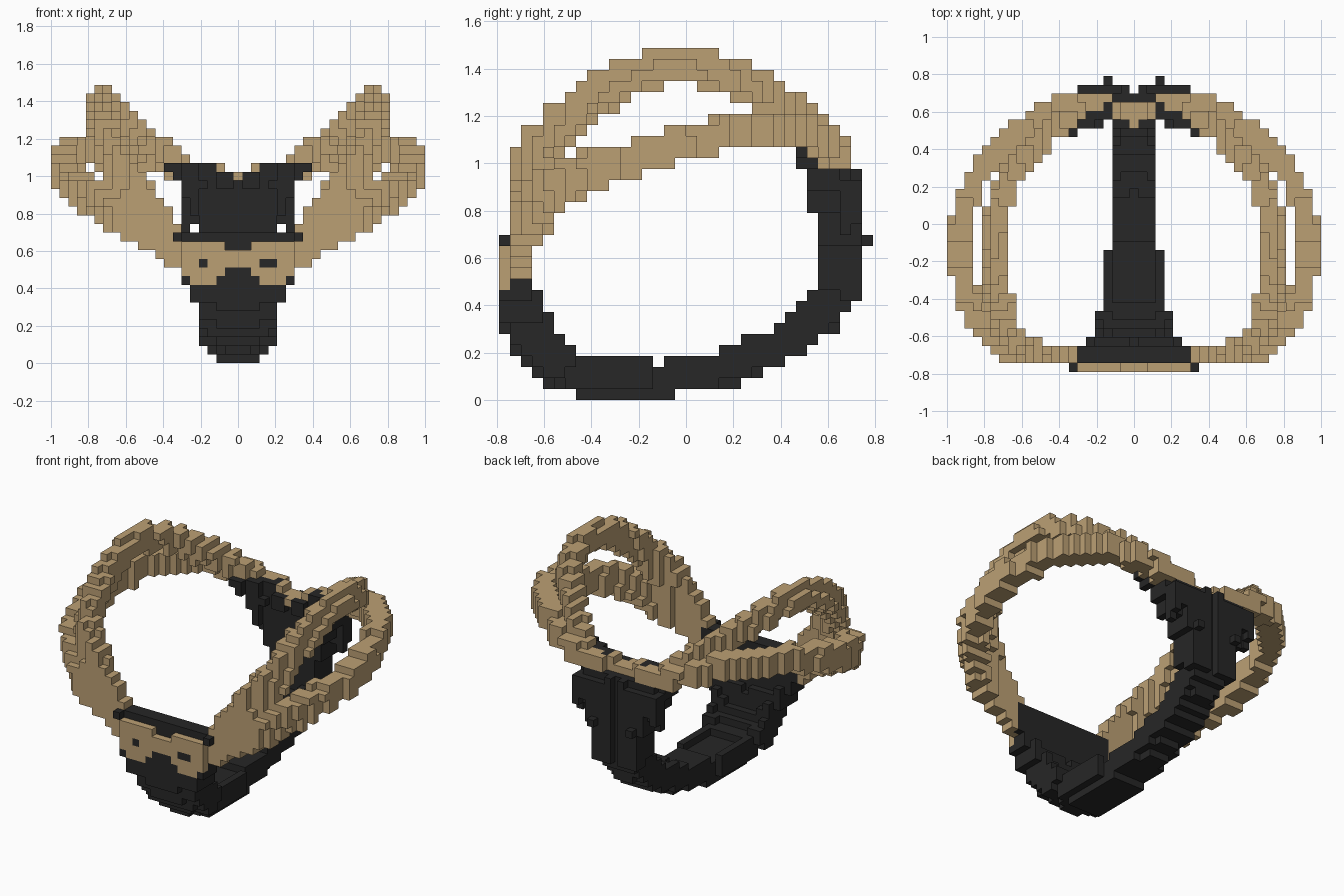
import bpy, bmesh, math
from mathutils import Vector

if "Cube" in bpy.data.objects:
    bpy.data.objects.remove(bpy.data.objects["Cube"], do_unlink=True)

H = 2 / 43                       # edge length of one block
cells = {}                       # (i, j, k) -> (part name, material index)


def material(name, rgb):
    m = bpy.data.materials.new(name)
    m.use_nodes = True
    m.diffuse_color = (*rgb, 1)
    m.node_tree.nodes["Principled BSDF"].inputs["Base Color"].default_value = (*rgb, 1)
    return m


MATS = [material("tan", (0.50, 0.35, 0.175)), material("charcoal", (0.020, 0.020, 0.020))]
TAN, DARK = 0, 1


def cell(x, y, z):
    return round(x / H), math.floor(y / H), math.floor(z / H)


def centre(c):
    return Vector((c[0] * H, (c[1] + 0.5) * H, (c[2] + 0.5) * H))


def block(part, mat, x0, x1, y0, y1, z0, z1):
    """Fill every cell whose centre lies inside the box."""
    a, b = cell(x0, y0, z0), cell(x1, y1, z1)
    for i in range(a[0], b[0] + 1):
        for j in range(a[1], b[1] + 1):
            for k in range(a[2], b[2] + 1):
                x, y, z = centre((i, j, k))
                if x0 <= x <= x1 and y0 <= y <= y1 and z0 <= z <= z1:
                    cells[i, j, k] = (part, mat)


def smooth(points, n=16):
    """Catmull-Rom refinement of a path."""
    pts = [Vector(p) for p in points]
    pts = [2 * pts[0] - pts[1]] + pts + [2 * pts[-1] - pts[-2]]
    out = []
    for a, b, c, d in zip(pts, pts[1:], pts[2:], pts[3:]):
        for s in range(n):
            t = s / n
            out.append(0.5 * (2 * b + (c - a) * t + (2 * a - 5 * b + 4 * c - d) * t * t
                              + (3 * b - a - 3 * c + d) * t ** 3))
    return out + [pts[-2]]


def band(part, path, half_thick, lean):
    """Sweep a flat band along x, y, z, half-width points, on both sides."""
    fine = smooth(path)
    for p, q in zip(fine, fine[1:]):
        pos, half_width = p.xyz, p.w
        along = (q.xyz - pos).normalized()
        power = 5 if pos.y < 0 else 1            # squarer at the chest than at the back
        facing = Vector((pos.x ** power, pos.y ** power, 0)).normalized()
        facing.z = lean * facing.x
        across = facing.cross(along).normalized()
        out = along.cross(across)
        c = cell(*pos)
        for i in range(c[0] - 4, c[0] + 5):
            for j in range(c[1] - 4, c[1] + 5):
                for k in range(c[2] - 4, c[2] + 5):
                    d = centre((i, j, k)) - pos
                    if (abs(d.dot(along)) < 0.03 and abs(d.dot(across)) <= half_width
                            and abs(d.dot(out)) <= half_thick):
                        cells[i, j, k] = ("left_" + part, TAN)
                        cells[-i, j, k] = ("right_" + part, TAN)


# Belly strap: y, z of the outer surface, half width, thickness, curve across
strap = [(-.775, .46, .29, .12, .0), (-.770, .36, .26, .12, .3), (-.735, .27, .21, .12, .8),
         (-.68, .17, .20, .11, 1.0), (-.58, .09, .19, .10, 1.3), (-.47, .047, .18, .10, 2.0),
         (-.43, .015, .16, .11, 2.0), (-.24, .015, .155, .11, 2.0), (-.08, .015, .12, .11, 2.0),
         (-.04, .05, .12, .10, 1.5), (.18, .08, .11, .10, 1.5), (.38, .16, .11, .10, 1.5),
         (.52, .24, .11, .10, 1.5), (.64, .34, .12, .11, 1.0), (.72, .46, .14, .13, .6),
         (.74, .62, .17, .15, .5), (.74, .78, .21, .16, .5), (.74, .86, .25, .16, .5),
         (.74, .925, .29, .16, .5), (.69, .94, .30, .10, .5), (.69, .97, .32, .12, .5)]
for p, q in zip(strap, strap[1:]):
    dy, dz = q[0] - p[0], q[1] - p[1]
    length = math.hypot(dy, dz)
    ny, nz = -dz / length, dy / length           # points into the ring
    for step in range(17):
        y, z, w, th, bend = (a + (b - a) * step / 16 for a, b in zip(p, q))
        n = round(w / H - 0.5)
        for i in range(-n, n + 1):
            x = i * H
            for s in range(10):
                d = 0.005 + (th - 0.01) * s / 9 + bend * x * x
                cells[cell(x, y + ny * d, z + nz * d)] = ("belly_strap", DARK)

# Shallow groove down the middle of the back
for c in [c for c in cells if c[0] == 0 and c[1] == 15]:
    del cells[c]

# Upper and outer side loops: x, y, z, half width
upper = [(.36, -.697, .68, .07), (.45, -.697, .78, .09), (.55, -.68, .90, .10),
         (.64, -.61, 1.05, .09), (.69, -.51, 1.18, .08), (.72, -.38, 1.285, .075),
         (.735, -.21, 1.37, .07), (.735, -.02, 1.41, .07), (.705, .15, 1.385, .07),
         (.64, .29, 1.325, .065), (.54, .40, 1.24, .065), (.43, .52, 1.15, .06),
         (.30, .62, 1.06, .05)]
outer = [(.33, -.697, .59, .07), (.46, -.697, .69, .08), (.61, -.675, .76, .09),
         (.75, -.59, .87, .09), (.85, -.46, .95, .085), (.91, -.30, 1.00, .075),
         (.93, -.10, 1.06, .075), (.90, .10, 1.11, .07), (.84, .25, 1.135, .07),
         (.74, .38, 1.14, .07), (.60, .50, 1.13, .07), (.44, .60, 1.08, .06),
         (.30, .65, 1.03, .055)]
band("outer_loop", outer, 0.06, 0.0)
band("upper_loop", upper, 0.058, 0.45)

# Tan bridge joining the loops across the back
for s in range(-7, 8):
    x = s * H
    far = .65 if abs(s) < 3 else .70
    block("back_bridge", TAN, x - .01, x + .01, .56, far, .97, 1.03 + abs(x) * .2)
block("back_bridge", TAN, -.01, .01, .51, .56, .97, 1.03)

# Dark lining on the inside of the back, on both sides of the notch
for side in (-1, 1):
    block("back_lining", DARK, *sorted((side * .04, side * .10)), .51, .56, .93, 1.03)
    for s in range(3, 9):
        x = side * s * H
        back = 0.74 - 0.9 * x * x
        low = .93 + .046 * max(0, s - 6)
        block("back_lining", DARK, x - .01, x + .01, back - .16, back - .09, low, 1.07)

# Dark lining behind the chest panel
block("chest_lining", DARK, -.29, .29, -.745, -.70, .42, .70)
block("chest_lining", DARK, -.33, .33, -.70, -.65, .51, .70)

# Chest panel, widening upward in steps and notched at the top
for z0, z1, w in ((.42, .46, .26), (.46, .51, .29), (.51, .60, .31)):
    block("chest_panel", TAN, -w, w, -.79, -.74, z0, z1)
for x0, x1 in ((-.31, -.06), (.06, .31)):
    block("chest_panel", TAN, x0, x1, -.79, -.74, .60, .65)
for side in (-1, 1):
    x = side * 7 * H
    block("chest_panel", TAN, x - .01, x + .01, -.745, -.70, .51, .65)

# Eyes and nose set into the panel
for x0, x1, z0, z1 in ((-.21, -.16, .51, .56), (.11, .21, .51, .56),
                       (-.11, .11, .41, .46), (-.06, .06, .46, .51)):
    block("panel_marks", DARK, x0, x1, -.79, -.74, z0, z1)

# Small strap ends at the front and back
for side in (-1, 1):
    x = side * 7 * H
    block("front_tabs", DARK, x - .01, x + .01, -.79, -.70, .65, .70)
    x = side * 3 * H
    block("back_tabs", DARK, x - .01, x + .01, .69, .79, .65, .70)

# Build one mesh per part from the exposed block faces
SIDES = []
for axis in range(3):
    for sign in (-1, 1):
        u, v = (axis + 1) % 3, (axis + 2) % 3
        ring = []
        for a, b in ((0, 0), (1, 0), (1, 1), (0, 1)):
            corner = [0, 0, 0]
            corner[axis], corner[u], corner[v] = int(sign > 0), a, b
            ring.append(tuple(corner))
        step = [0, 0, 0]
        step[axis] = sign
        SIDES.append((step, ring if sign > 0 else ring[::-1]))

for part in sorted({p for p, _ in cells.values()}):
    bm = bmesh.new()
    verts = {}
    for c, (name, mat) in cells.items():
        if name != part:
            continue
        for step, ring in SIDES:
            if tuple(a + b for a, b in zip(c, step)) in cells:
                continue
            face = []
            for r in ring:
                g = tuple(a + b for a, b in zip(c, r))
                if g not in verts:
                    verts[g] = bm.verts.new(((g[0] - 0.5) * H, g[1] * H, g[2] * H))
                face.append(verts[g])
            bm.faces.new(face).material_index = mat
    mesh = bpy.data.meshes.new(part)
    bm.to_mesh(mesh)
    bm.free()
    for m in MATS:
        mesh.materials.append(m)
    bpy.context.collection.objects.link(bpy.data.objects.new(part, mesh))
